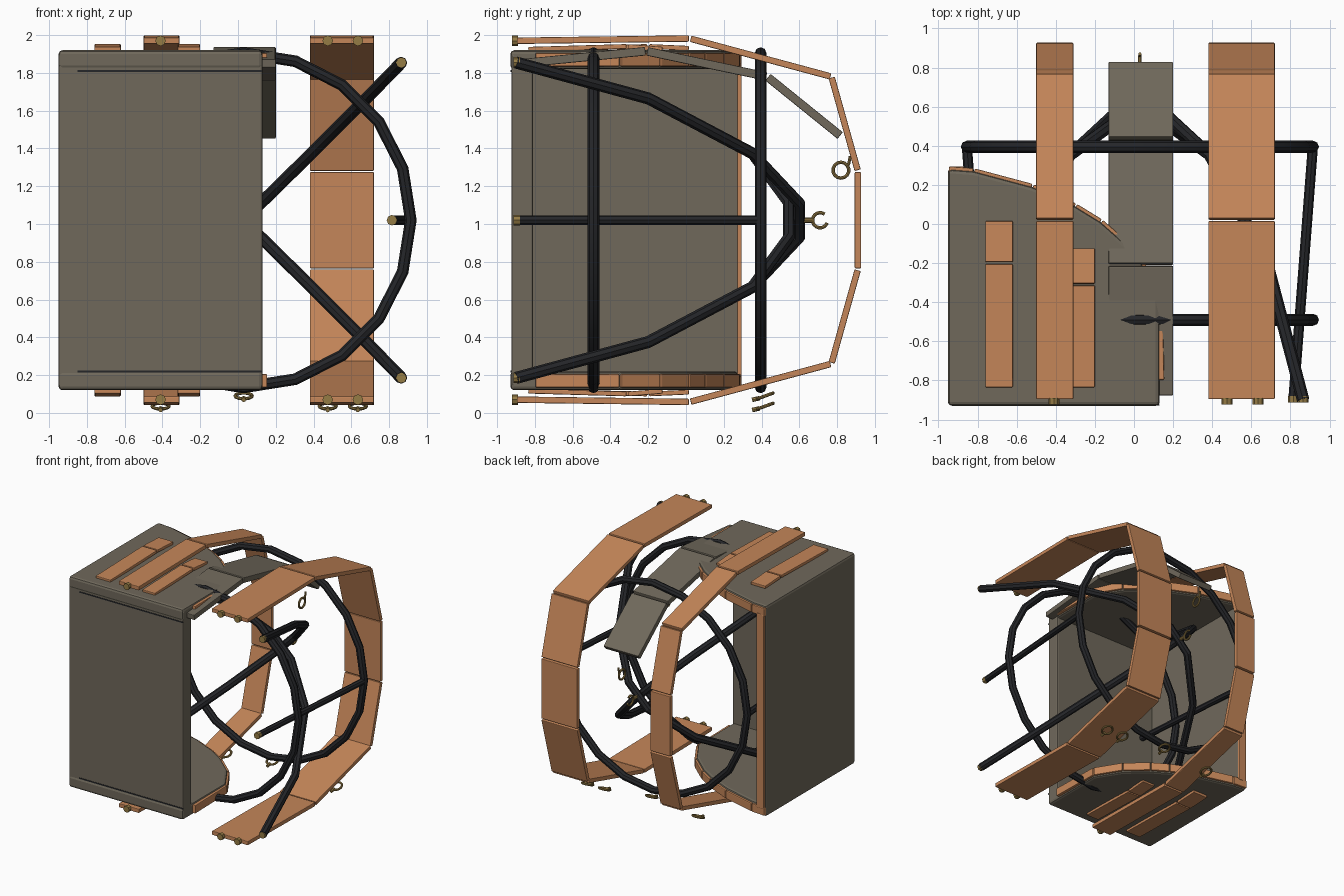
import bpy, bmesh, math
from mathutils import Matrix, Vector

cube = bpy.data.objects.get("Cube")
if cube:
    bpy.data.objects.remove(cube, do_unlink=True)


def material(name, rgb):
    m = bpy.data.materials.new(name)
    m.use_nodes = True
    m.diffuse_color = (*rgb, 1)
    m.node_tree.nodes["Principled BSDF"].inputs["Base Color"].default_value = (*rgb, 1)
    return m


GREY = material("warm_grey", (0.16, 0.14, 0.105))
COPPER = material("copper", (0.56, 0.24, 0.10))
BLACK = material("black_rubber", (0.018, 0.019, 0.022))
BRONZE = material("dull_bronze", (0.30, 0.20, 0.06))

MID_X, MID_Z = 0.03, 1.02


def flip_z(p):
    return (*p[:-1], 2 * MID_Z - p[-1])


def flip_x(p):
    return (2 * MID_X - p[0], *p[1:])


def finish(bm, name, mat, bevel=0):
    bmesh.ops.recalc_face_normals(bm, faces=bm.faces)
    me = bpy.data.meshes.new(name)
    bm.to_mesh(me)
    bm.free()
    me.materials.append(mat)
    ob = bpy.data.objects.new(name, me)
    bpy.context.collection.objects.link(ob)
    if bevel:
        mod = ob.modifiers.new("soft_edges", "BEVEL")
        mod.width, mod.segments = bevel, 2
    return ob


def add_box(bm, center, size, rot=Matrix()):
    mat = Matrix.Translation(center) @ rot @ Matrix.Diagonal((*size, 1))
    bmesh.ops.create_cube(bm, size=1, matrix=mat)


def box(name, lo, hi, mat, bevel=0):
    lo, hi = Vector(lo), Vector(hi)
    bm = bmesh.new()
    add_box(bm, (lo + hi) / 2, hi - lo)
    return finish(bm, name, mat, bevel)


def strap(name, x0, x1, path, thick, mat):
    """Chain of flat plates following a (y, z) path."""
    bm = bmesh.new()
    for a, b in zip(path, path[1:]):
        a, b = Vector(a), Vector(b)
        d, c = b - a, (a + b) / 2
        rot = Matrix.Rotation(math.atan2(d.y, d.x), 4, "X")
        add_box(bm, ((x0 + x1) / 2, c.x, c.y), (x1 - x0, d.length - 0.01, thick), rot)
    return finish(bm, name, mat, 0.005)


def trim(name, path, z, height, thick):
    """Chain of upright plates following an (x, y) path."""
    bm = bmesh.new()
    for a, b in zip(path, path[1:]):
        a, b = Vector(a), Vector(b)
        d, c = b - a, (a + b) / 2
        rot = Matrix.Rotation(math.atan2(d.y, d.x), 4, "Z")
        add_box(bm, (c.x, c.y, z), (d.length - 0.006, thick, height), rot)
    return finish(bm, name, COPPER, 0.006)


def tube(name, pts, radius, mat, closed=False):
    cu = bpy.data.curves.new(name, "CURVE")
    cu.dimensions = "3D"
    cu.bevel_depth, cu.bevel_resolution, cu.use_fill_caps = radius, 2, True
    sp = cu.splines.new("POLY")
    sp.points.add(len(pts) - 1)
    for p, co in zip(sp.points, pts):
        p.co = (*co, 1)
    sp.use_cyclic_u = closed
    ob = bpy.data.objects.new(name, cu)
    bpy.context.collection.objects.link(ob)
    cu.materials.append(mat)
    bpy.ops.object.select_all(action="DESELECT")
    ob.select_set(True)
    bpy.context.view_layer.objects.active = ob
    bpy.ops.object.convert(target="MESH")
    bpy.ops.object.shade_smooth_by_angle()
    return ob


def stud(name, p, radius=0.028):
    return tube(name, [(p[0], p[1] + 0.02, p[2]), (p[0], p[1] - 0.012, p[2])], radius, BRONZE)


# Shell: top and bottom plates with a stepped, curved back edge
BACK = [(-0.95, 0.28), (-0.82, 0.27), (-0.52, 0.19), (-0.3, 0.09),
        (-0.17, 0.01), (0.0, -0.14), (0.13, -0.35)]
outline = [(-0.95, -0.93), (0.13, -0.93)] + BACK[::-1]
for name, z0, z1 in (("top_plate", 1.82, 1.92), ("bottom_plate", 0.12, 0.22)):
    bm = bmesh.new()
    face = bm.faces.new([bm.verts.new((x, y, z0)) for x, y in outline])
    up = bmesh.ops.extrude_face_region(bm, geom=[face])["geom"]
    bmesh.ops.translate(bm, vec=(0, 0, z1 - z0),
                        verts=[v for v in up if isinstance(v, bmesh.types.BMVert)])
    finish(bm, name, GREY, 0.02)
    zc = (z0 + z1) / 2
    trim(name + "_trim", BACK + [(0.14, -0.8)], zc, 0.07, 0.03)

# Shell: front and side walls
box("front_wall", (-0.95, -0.925, 0.14), (0.13, -0.81, 1.9), GREY, 0.01)
box("side_wall", (-0.95, -0.92, 0.14), (-0.87, 0.28, 1.9), GREY, 0.01)
box("side_wall_trim", (-0.94, 0.27, 0.19), (-0.87, 0.295, 1.85), COPPER, 0.006)
for name, z in (("upper_seam", 1.81), ("lower_seam", 0.22)):
    box(name, (-0.85, -0.928, z - 0.005), (0.13, -0.922, z + 0.005), BLACK)

# Raised copper plates on the top and bottom
RIDGES = {"outer": (-0.76, -0.62, [(-0.84, 1.925), (-0.2, 1.94), (0.02, 1.93)]),
          "inner": (-0.32, -0.2, [(-0.84, 1.925), (-0.31, 1.94), (-0.12, 1.925)])}
for name, (x0, x1, path) in RIDGES.items():
    strap(name + "_top_ridge", x0, x1, path, 0.025, COPPER)
    strap(name + "_bottom_ridge", x0, x1, [flip_z(p) for p in path], 0.025, COPPER)

# Two copper hoops of flat plates
half = [(-0.9, 1.97), (0.02, 1.982), (0.77, 1.78), (0.91, 1.28)]
hoop = half + [flip_z(p) for p in half[::-1]]
for name, x0, x1, bolts in (("narrow_hoop", -0.5, -0.31, [-0.41]),
                            ("wide_hoop", 0.38, 0.72, [0.475, 0.635])):
    strap(name, x0, x1, hoop, 0.034, COPPER)
    for i, x in enumerate(bolts):
        for end, z in (("top", 1.97), ("bottom", 0.07)):
            stud(f"{name}_{end}_stud_{i}", (x, -0.91, z))

# Grey flap arching down the back
strap("back_flap", -0.13, 0.2,
      [(-0.88, 1.85), (-0.21, 1.915), (0.43, 1.78), (0.82, 1.465)], 0.045, GREY)

# Two round frame hoops
for name, y in (("front_frame_ring", -0.49), ("back_frame_ring", 0.395)):
    ring = [(MID_X + 0.885 * math.cos(a), y, MID_Z + 0.885 * math.sin(a))
            for a in (i * math.tau / 20 for i in range(20))]
    tube(name, ring, 0.031, BLACK, True)

# Crossed diagonal bars, bent round the back
for name, depth, mirrored in (("rear_cross_bar", 0.6, False), ("inner_cross_bar", 0.545, True)):
    arm = [(0.865, -0.9, 1.855), (0.68, -0.2, 1.665), (0.39, 0.35, 1.375), (0.12, depth, 1.11)]
    bar = arm + [flip_x(flip_z(p)) for p in arm[::-1]]
    if mirrored:
        bar = [flip_x(p) for p in bar]
    tube(name, bar, 0.032, BLACK)
    stud(name + "_stud_a", bar[0])
    stud(name + "_stud_b", bar[-1])

# Straight bars along each side
side = [(0.815, -0.9, MID_Z), (0.915, 0.4, MID_Z)]
for name, pts in (("left_side_bar", side), ("right_side_bar", [flip_x(p) for p in side])):
    tube(name, pts, 0.026, BLACK)
    stud(name + "_stud", pts[0])


# Small hanging rings and their tabs
def loop(name, center, tilt, mat, radius=0.042, sweep=math.tau, start=0):
    n = 14
    closed = sweep == math.tau
    rot = Matrix.Rotation(tilt[0], 3, tilt[1])
    pts = []
    for i in range(n if closed else n + 1):
        a = start + sweep * i / n
        pts.append(Vector(center) + rot @ Vector((radius * math.cos(a), radius * math.sin(a), 0)))
    tube(name, pts, 0.009, mat, closed)


upright = (math.pi / 2, "Y")
loop("flap_ring", (MID_X, 0.82, 1.285), upright, BRONZE)
tube("flap_ring_tab", [(MID_X, 0.86, 1.31), (MID_X, 0.87, 1.36)], 0.008, BRONZE)
loop("cross_ring", (MID_X, 0.71, MID_Z), upright, BRONZE, 0.04, 5, 2.5)
tube("cross_ring_tab", [(MID_X, 0.6, MID_Z), (MID_X, 0.67, MID_Z)], 0.014, BRONZE)
for i, (x, z) in enumerate([(-0.41, 0.036), (0.475, 0.036), (0.635, 0.036), (MID_X, 0.09)]):
    loop(f"lower_ring_{i}", (x, 0.42, z), (0.35, "X"), BRONZE, 0.045)
    tube(f"lower_ring_tab_{i}", [(x, 0.35, z - 0.021), (x, 0.39, z - 0.012)], 0.012, BRONZE)
